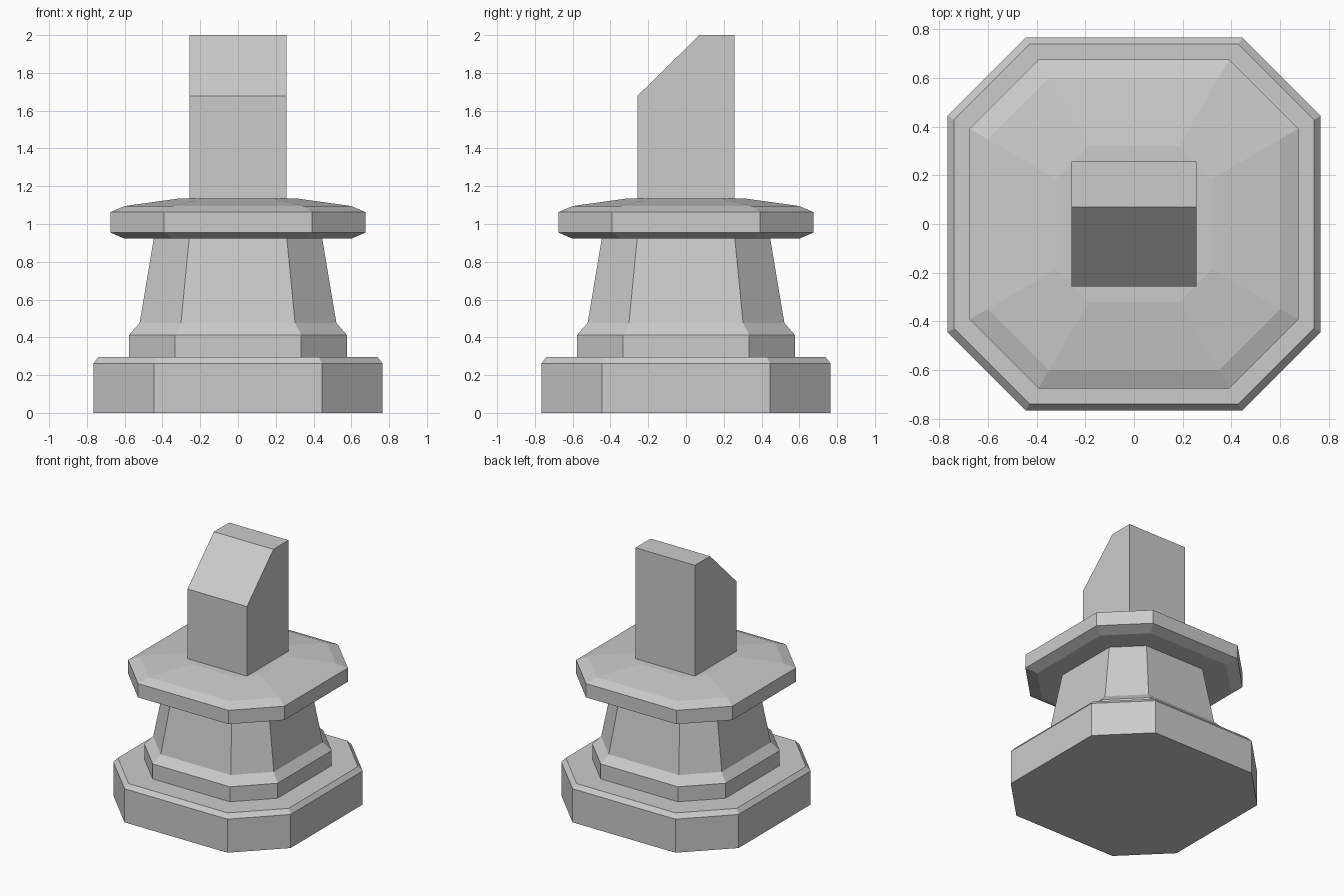
import bpy, bmesh

if "Cube" in bpy.data.objects:
    bpy.data.objects.remove(bpy.data.objects["Cube"])

CORNER = 0.58  # half length of a straight side relative to the half width


def make_object(name, bm):
    bmesh.ops.recalc_face_normals(bm, faces=bm.faces)
    mesh = bpy.data.meshes.new(name)
    bm.to_mesh(mesh)
    bm.free()
    obj = bpy.data.objects.new(name, mesh)
    bpy.context.collection.objects.link(obj)
    return obj


def octagon_stack(name, profile):
    """Loft chamfered-square rings given as (half width, z)."""
    bm = bmesh.new()
    rings = []
    for r, z in profile:
        c = r * CORNER
        pts = [(r, -c), (r, c), (c, r), (-c, r), (-r, c), (-r, -c), (-c, -r), (c, -r)]
        rings.append([bm.verts.new((x, y, z)) for x, y in pts])
    for low, high in zip(rings, rings[1:]):
        for i in range(8):
            j = (i + 1) % 8
            bm.faces.new((low[i], low[j], high[j], high[i]))
    bm.faces.new(rings[0][::-1])
    bm.faces.new(rings[-1])
    return make_object(name, bm)


def side_extrusion(name, outline, half_width):
    """Extrude a (y, z) outline symmetrically along x."""
    bm = bmesh.new()
    face = bm.faces.new([bm.verts.new((-half_width, y, z)) for y, z in outline])
    result = bmesh.ops.extrude_face_region(bm, geom=[face], use_keep_orig=True)
    moved = [v for v in result["geom"] if isinstance(v, bmesh.types.BMVert)]
    bmesh.ops.translate(bm, verts=moved, vec=(2 * half_width, 0, 0))
    return make_object(name, bm)


# Wide foot with a bevelled top edge
octagon_stack("base", [(0.766, 0), (0.766, 0.262), (0.738, 0.296)])

# Stepped, tapering column
octagon_stack("column", [(0.576, 0.296), (0.576, 0.413), (0.521, 0.475), (0.446, 0.922)])

# Overhanging collar with a shallow sloped top
octagon_stack("collar", [(0.60, 0.922), (0.675, 0.955), (0.675, 1.063),
                         (0.60, 1.095), (0.32, 1.134)])

# Square post with a slanted front top
P = 0.257
side_extrusion("post", [(-P, 1.134), (P, 1.134), (P, 2.0), (0.07, 2.0), (-P, 1.678)], P)
